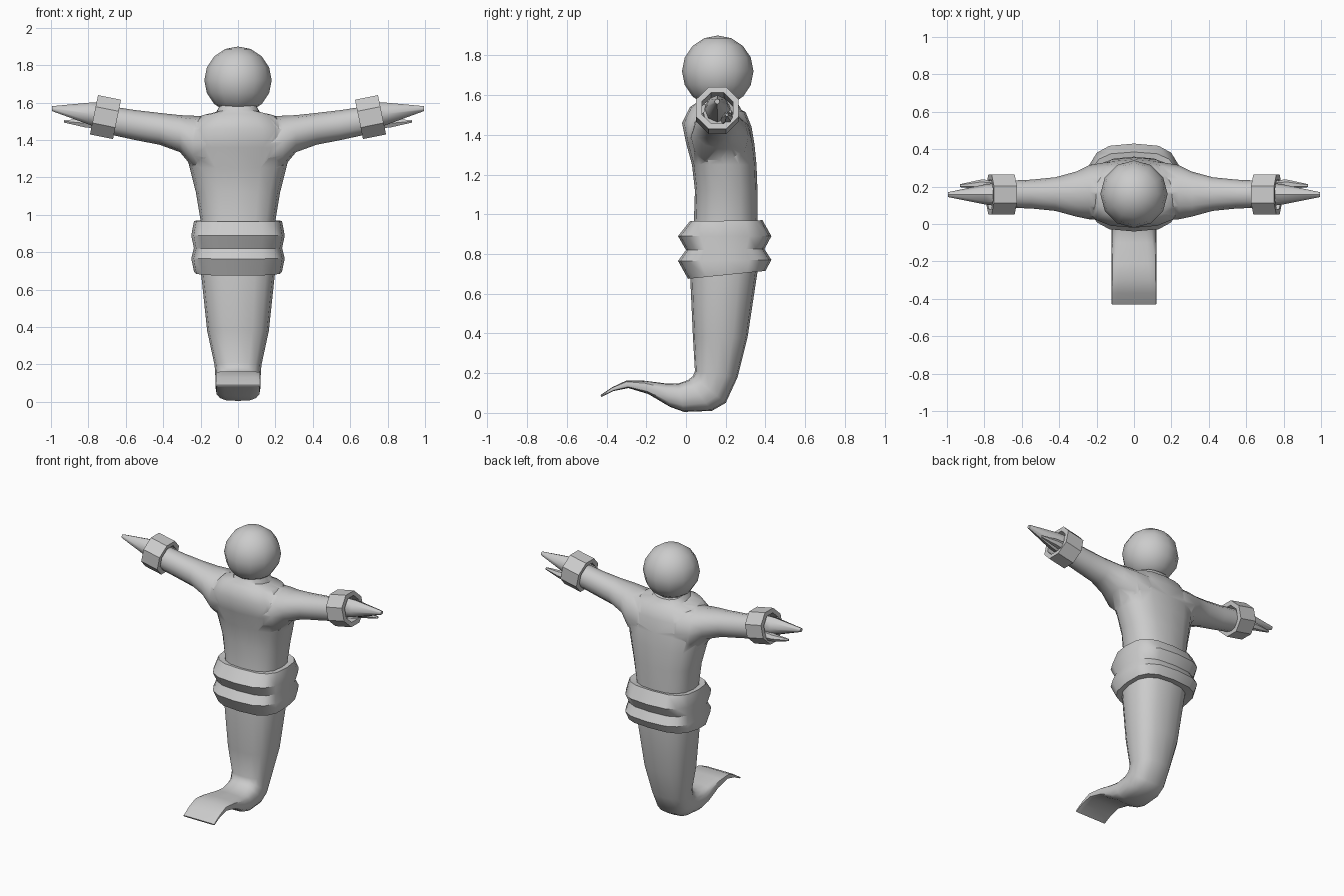
import bpy, bmesh, math
from mathutils import Vector

if "Cube" in bpy.data.objects:
    bpy.data.objects.remove(bpy.data.objects["Cube"])


def finish(bm, name, angle=45):
    bmesh.ops.recalc_face_normals(bm, faces=bm.faces)
    me = bpy.data.meshes.new(name)
    bm.to_mesh(me)
    bm.free()
    ob = bpy.data.objects.new(name, me)
    bpy.context.collection.objects.link(ob)
    smooth(ob, angle)
    return ob


def smooth(ob, angle):
    bpy.ops.object.select_all(action='DESELECT')
    bpy.context.view_layer.objects.active = ob
    ob.select_set(True)
    bpy.ops.object.shade_smooth_by_angle(angle=math.radians(angle))


def loft(name, sections, n=16, caps=True, turn=0.0, closed=False, angle=45):
    """Skin rings given as (centre, half axis u, half axis v, squareness)."""
    bm = bmesh.new()
    rings = []
    for c, u, v, p in sections:
        ring = []
        for i in range(n):
            a = 2 * math.pi * (i + turn) / n
            s, t = [math.copysign(abs(k) ** (2 / p), k) for k in (math.cos(a), math.sin(a))]
            ring.append(bm.verts.new(Vector(c) + Vector(u) * s + Vector(v) * t))
        rings.append(ring)
    pairs = list(zip(rings, rings[1:])) + ([(rings[-1], rings[0])] if closed else [])
    for a, b in pairs:
        for i in range(n):
            j = (i + 1) % n
            bm.faces.new((a[i], a[j], b[j], b[i]))
    if caps and not closed:
        bm.faces.new(rings[0])
        bm.faces.new(rings[-1])
    return finish(bm, name, angle)


def slab(y0, z0, y1, z1, hw, p=2.5):
    """Ring from its front point, back point and half width."""
    return ((0, (y0 + y1) / 2, (z0 + z1) / 2), (hw, 0, 0),
            (0, (y1 - y0) / 2, (z1 - z0) / 2), p)


# body: neck, torso and the curled flat tail
body = loft("body", [slab(*s) for s in (
    (0.06, 1.60, 0.26, 1.56, 0.10),
    (0.05, 1.56, 0.28, 1.525, 0.12),
    (0.02, 1.54, 0.30, 1.515, 0.20),
    (-0.02, 1.46, 0.33, 1.44, 0.27),
    (0.00, 1.36, 0.345, 1.35, 0.285),
    (0.03, 1.25, 0.355, 1.25, 0.258),
    (0.045, 1.12, 0.36, 1.12, 0.225),
    (0.04, 0.97, 0.36, 0.97, 0.20),
    (0.02, 0.71, 0.36, 0.71, 0.20),
    (0.035, 0.38, 0.31, 0.38, 0.165),
    (0.045, 0.21, 0.26, 0.18, 0.125),
    (0.035, 0.185, 0.20, 0.05, 0.12),
    (0.01, 0.165, 0.13, 0.01, 0.12, 2.7),
    (-0.04, 0.147, -0.01, 0.005, 0.12, 3),
    (-0.10, 0.148, -0.08, 0.03, 0.12, 3.5),
    (-0.21, 0.162, -0.19, 0.095, 0.12, 4),
    (-0.30, 0.163, -0.29, 0.125, 0.12, 5),
    (-0.37, 0.13, -0.365, 0.11, 0.12, 6),
    (-0.43, 0.09, -0.425, 0.08, 0.12, 6))])

# both arms in one piece, joined to the body
half = [(0.15, 0.02, 0.33, 1.23, 1.525), (0.24, 0.025, 0.315, 1.25, 1.53),
        (0.31, 0.04, 0.28, 1.335, 1.533), (0.42, 0.07, 0.25, 1.375, 1.545),
        (0.55, 0.083, 0.237, 1.40, 1.56), (0.71, 0.088, 0.23, 1.435, 1.585)]
arm_rings = [(x, *r) for x, *r in half]
arm_rings = [(-x, *r) for x, *r in reversed(half)] + arm_rings
arms = loft("arms", [((x, (y0 + y1) / 2, (z0 + z1) / 2), (0, (y1 - y0) / 2, 0),
                      (0, 0, (z1 - z0) / 2), 2.1) for x, y0, y1, z0, z1 in arm_rings], n=12)
mod = body.modifiers.new("join_arms", 'BOOLEAN')
mod.operation = 'UNION'
mod.solver = 'EXACT'
mod.object = arms
bpy.context.view_layer.objects.active = body
bpy.ops.object.modifier_apply(modifier=mod.name)
bpy.data.objects.remove(arms)
smooth(body, 50)

# sash: two stacked bulges around the waist, tucked into the body
loft("sash", [slab(*s) for s in (
    (0.07, 0.96, 0.34, 0.96, 0.18, 2.5),
    (0.02, 0.965, 0.385, 0.97, 0.235, 3),
    (-0.04, 0.89, 0.43, 0.89, 0.25, 3),
    (0.00, 0.82, 0.395, 0.825, 0.236, 3),
    (-0.04, 0.765, 0.43, 0.77, 0.25, 3),
    (0.01, 0.675, 0.40, 0.715, 0.235, 3),
    (0.06, 0.685, 0.33, 0.72, 0.18, 2.5))], caps=False, angle=40)

# head
bm = bmesh.new()
bmesh.ops.create_uvsphere(bm, u_segments=12, v_segments=8, radius=0.18)
bmesh.ops.translate(bm, verts=bm.verts, vec=(0, 0.16, 1.72))
finish(bm, "head", 60)


def tube_ring(point, axis, r, ry=None):
    up = Vector((-axis.z, 0, axis.x))
    return (point, Vector((0, ry or r, 0)), up * r, 2)


# wrist cuffs, pointed hands and thumbs
for side, label in ((1, "right"), (-1, "left")):
    axis = Vector((side * 0.98, 0, 0.2)).normalized()
    inner, outer = Vector((side * 0.647, 0.158, 1.51)), Vector((side * 0.77, 0.158, 1.535))
    loft("cuff_" + label, [tube_ring(c, axis, r) for c, r in (
        (inner, 0.116), (outer, 0.116), (outer, 0.085), (inner, 0.085))],
        n=8, turn=0.5, closed=True, angle=30)
    flat = Vector((side, 0, 0))
    loft("hand_" + label, [tube_ring(Vector((side * x, y, z)), flat, r, ry) for x, y, z, r, ry in (
        (0.70, 0.158, 1.53, 0.068, 0.065), (0.79, 0.158, 1.54, 0.06, 0.055),
        (0.995, 0.157, 1.568, 0.013, 0.013))], n=8)
    loft("thumb_" + label, [tube_ring(Vector((side * x, y, z)), flat, r) for x, y, z, r in (
        (0.70, 0.20, 1.485, 0.035), (0.82, 0.212, 1.49, 0.025), (0.93, 0.205, 1.50, 0.008))], n=6)
